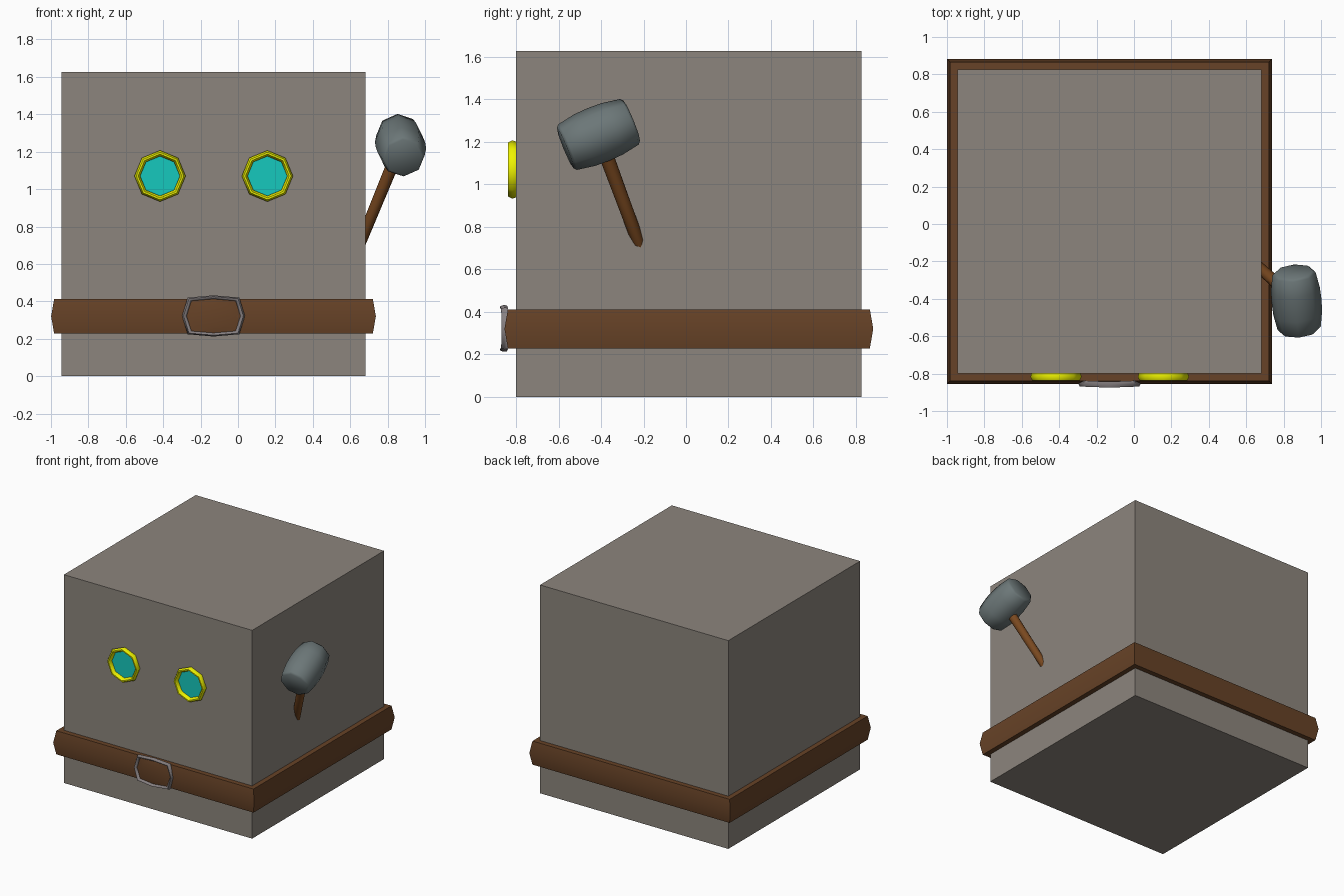
import bpy, bmesh, math
from mathutils import Vector

if "Cube" in bpy.data.objects:
    bpy.data.objects.remove(bpy.data.objects["Cube"])

CX, CY, H = -0.131, 0.0135, 0.8135   # body centre and half size


def material(name, rgb):
    m = bpy.data.materials.new(name)
    m.diffuse_color = (*rgb, 1)
    m.use_nodes = True
    m.node_tree.nodes["Principled BSDF"].inputs["Base Color"].default_value = m.diffuse_color
    return m


STONE = material("stone", (0.265, 0.235, 0.205))
LEATHER = material("leather", (0.135, 0.055, 0.020))
WOOD = material("wood", (0.19, 0.065, 0.014))
IRON = material("iron", (0.15, 0.185, 0.188))
STEEL = material("steel", (0.24, 0.215, 0.22))
YELLOW = material("yellow", (0.86, 0.90, 0.0))
TEAL = material("teal", (0.008, 0.58, 0.51))


def loft(name, rings, mat, closed=False, smooth=None):
    """Skin rings of points; closed joins last to first, otherwise ends are capped."""
    bm = bmesh.new()
    rows = [[bm.verts.new(p) for p in ring] for ring in rings]
    n = len(rows[0])
    for i in range(len(rows) if closed else len(rows) - 1):
        a, b = rows[i], rows[(i + 1) % len(rows)]
        for j in range(n):
            k = (j + 1) % n
            bm.faces.new((a[j], a[k], b[k], b[j]))
    if not closed:
        bm.faces.new(rows[0])
        bm.faces.new(rows[-1])
    bmesh.ops.recalc_face_normals(bm, faces=bm.faces)
    me = bpy.data.meshes.new(name)
    bm.to_mesh(me)
    bm.free()
    me.materials.append(mat)
    ob = bpy.data.objects.new(name, me)
    bpy.context.collection.objects.link(ob)
    if smooth:
        bpy.ops.object.select_all(action='DESELECT')
        ob.select_set(True)
        bpy.context.view_layer.objects.active = ob
        bpy.ops.object.shade_smooth_by_angle(angle=math.radians(smooth))
    return ob


def square(half, z):
    return [(CX + sx * half, CY + sy * half, z)
            for sx, sy in ((-1, -1), (1, -1), (1, 1), (-1, 1))]


# Block body
loft("body", [square(H, 0), square(H, 2 * H)], STONE)

# Belt: ridged profile swept around the block with mitred corners
belt_profile = [(0.80, 0.228), (0.852, 0.228), (0.868, 0.32), (0.852, 0.412), (0.80, 0.412)]
loft("belt", [square(h, z) for h, z in belt_profile], LEATHER, closed=True, smooth=40)


def octagon(cx, cz, r, y):
    return [(cx + r * math.cos(i * math.pi / 4), y, cz + r * math.sin(i * math.pi / 4))
            for i in range(8)]


# Eyes: smooth octagonal rims around flat lenses
rim_profile = [(0.130, -0.795), (0.137, -0.818), (0.127, -0.837),
               (0.117, -0.837), (0.106, -0.818), (0.106, -0.795)]
for side, x in (("left", -0.417), ("right", 0.157)):
    loft(side + "_eye_rim", [octagon(x, 1.07, r, y) for r, y in rim_profile],
         YELLOW, closed=True, smooth=50)
    loft(side + "_eye_lens", [octagon(x, 1.07, 0.108, y) for y in (-0.795, -0.808)], TEAL)

# Buckle: eight-point frame (x, z, depth offset of each corner)
corners = [(0.168, 0, 0.002), (0.138, 0.098, 0), (0, 0.110, -0.005), (-0.138, 0.098, 0),
           (-0.168, 0, 0.002), (-0.138, -0.098, 0), (0, -0.110, -0.005), (0.138, -0.098, 0)]


def buckle_ring(inset, y):
    return [(CX + x * (1 - inset / 0.16), y + d, 0.322 + z * (1 - inset / 0.13))
            for x, z, d in corners]


loft("buckle", [buckle_ring(i, y) for i, y in
                ((0.002, -0.838), (0, -0.855), (0.008, -0.870), (0.014, -0.870),
                 (0.023, -0.858), (0.023, -0.838))], STEEL, closed=True, smooth=60)

# Leather filling the buckle, slightly raised
loft("belt_panel", [buckle_ring(i, y) for i, y in
                    ((0.020, -0.840), (0.020, -0.852), (0.060, -0.860))],
     LEATHER, smooth=60)

# Hammer axes: handle up, head along
up = Vector((0.41, -0.37, 1)).normalized()
along = Vector((-0.03, 0.31, 0.125))
along = (along - up * along.dot(up)).normalized()
across = along.cross(up)
centre = Vector((0.869, -0.412, 1.235))


def disc(c, u, v, r, phase=0):
    return [c + r * (u * math.cos(a) + v * math.sin(a))
            for a in (phase + i * math.pi / 4 for i in range(8))]


# Hammer head: smooth octagonal barrel
head = [(-0.170, 0.102), (-0.158, 0.116), (-0.07, 0.131), (0, 0.134),
        (0.07, 0.131), (0.158, 0.116), (0.170, 0.102)]
loft("hammer_head", [disc(centre + along * t, up, across, r, math.pi / 8) for t, r in head],
     IRON, smooth=80)

# Hammer handle, its foot sunk into the block
handle = [(-0.62, 0.024), (-0.60, 0.030), (-0.35, 0.032), (-0.05, 0.035)]
loft("hammer_handle", [disc(centre + up * t, along, across, r) for t, r in handle],
     WOOD, smooth=50)
